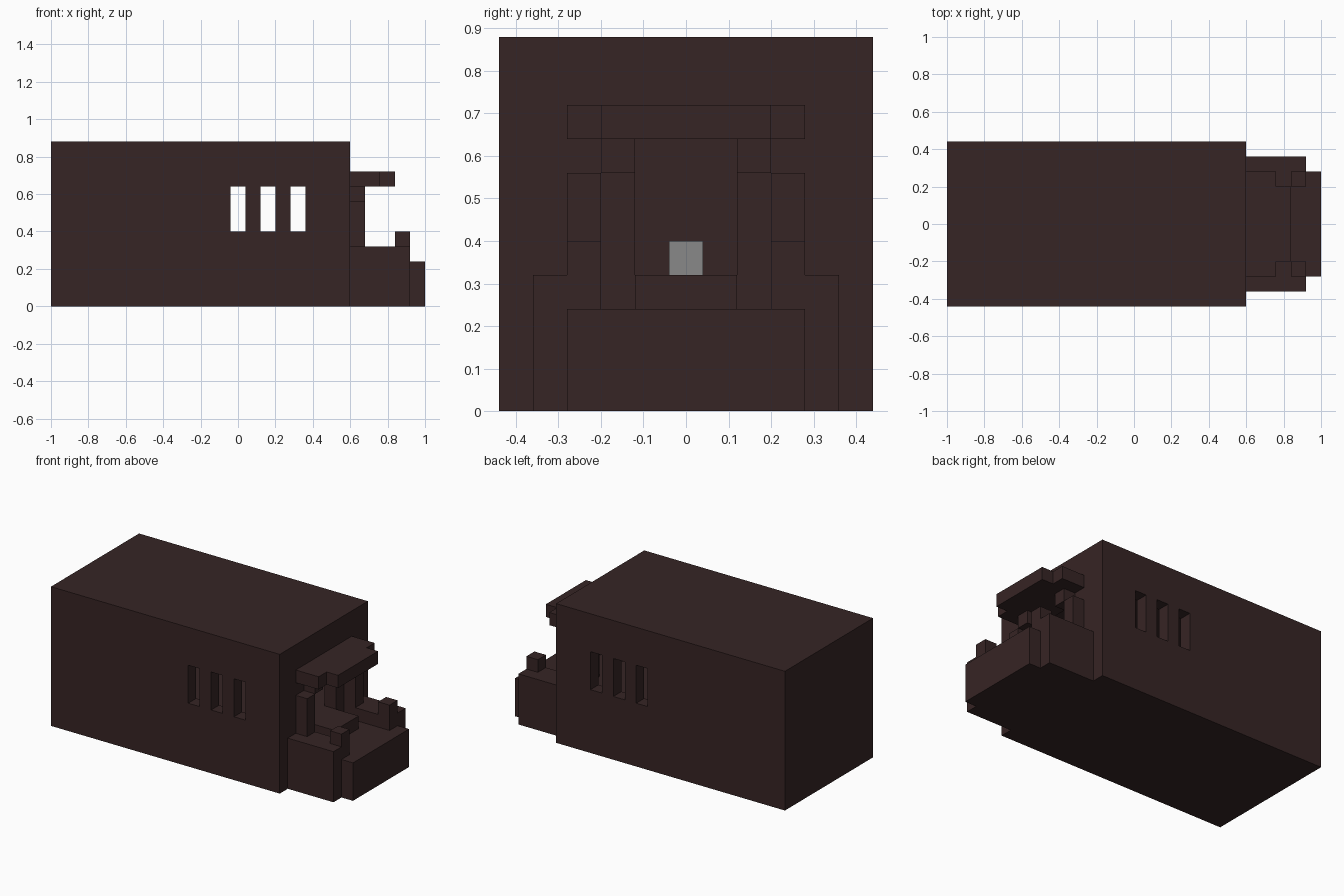
import bpy
import bmesh
from mathutils import Vector

old = bpy.data.objects.get("Cube")
if old:
    bpy.data.objects.remove(old, do_unlink=True)


def make_material(name, color):
    mat = bpy.data.materials.new(name)
    mat.use_nodes = True
    mat.diffuse_color = color
    mat.node_tree.nodes["Principled BSDF"].inputs["Base Color"].default_value = color
    return mat


BRICK = make_material("dark_brown_brick", (0.037, 0.018, 0.018, 1))
GREY = make_material("grey_stone", (0.25, 0.25, 0.25, 1))


def box(name, low, high, mat=BRICK):
    """Axis-aligned block between two corners."""
    low, high = Vector(low), Vector(high)
    bm = bmesh.new()
    bmesh.ops.create_cube(bm, size=1)
    for v in bm.verts:
        v.co = (low + high) / 2 + v.co * (high - low)
    mesh = bpy.data.meshes.new(name)
    bm.to_mesh(mesh)
    bm.free()
    mesh.materials.append(mat)
    obj = bpy.data.objects.new(name, mesh)
    bpy.context.collection.objects.link(obj)
    return obj


def cut(target, low, high):
    """Subtract a block from the target and discard the cutter."""
    cutter = box("cutter", low, high)
    cutter.hide_render = True
    mod = target.modifiers.new("cut", "BOOLEAN")
    mod.operation = "DIFFERENCE"
    mod.solver = "EXACT"
    mod.object = cutter
    graph = bpy.context.evaluated_depsgraph_get()
    mesh = bpy.data.meshes.new_from_object(target.evaluated_get(graph))
    target.modifiers.clear()
    target.data = mesh
    bpy.data.objects.remove(cutter, do_unlink=True)


# Hollow hall with window slits through both long walls and a doorway
hall = box("hall", (-1, -0.44, 0), (0.6, 0.44, 0.88))
cut(hall, (-0.92, -0.36, 0.32), (0.52, 0.36, 0.8))
for x in (0, 0.16, 0.32):
    cut(hall, (x - 0.04, -0.6, 0.4), (x + 0.04, 0.6, 0.64))
cut(hall, (0.44, -0.12, 0.32), (0.7, 0.12, 0.64))

# Stone block on the hall floor, in line with the doorway
box("stone_block", (-0.6, -0.04, 0.32), (-0.52, 0.04, 0.4), GREY)

# Porch floor, raised landing and front step
box("porch_floor", (0.6, -0.2, 0), (0.92, 0.2, 0.24))
box("landing", (0.6, -0.12, 0.24), (0.76, 0.12, 0.32))
box("front_step", (0.92, -0.28, 0), (1, 0.28, 0.24))

# Porch canopy, narrower along its front edge
box("canopy", (0.6, -0.28, 0.64), (0.76, 0.28, 0.72))
box("canopy_lip", (0.76, -0.2, 0.64), (0.84, 0.2, 0.72))


def side_box(name, side, x0, x1, y0, y1, z0, z1):
    ya, yb = sorted((side * y0, side * y1))
    box(name, (x0, ya, z0), (x1, yb, z1))


# Mirrored porch walls, pillars, brackets and end posts
for side, label in ((-1, "front"), (1, "back")):
    side_box(label + "_porch_wall", side, 0.6, 0.92, 0.2, 0.36, 0, 0.32)
    side_box(label + "_pillar", side, 0.6, 0.68, 0.2, 0.28, 0.32, 0.56)
    side_box(label + "_bracket", side, 0.6, 0.68, 0.12, 0.2, 0.56, 0.64)
    side_box(label + "_end_post", side, 0.84, 0.92, 0.2, 0.28, 0.32, 0.4)
